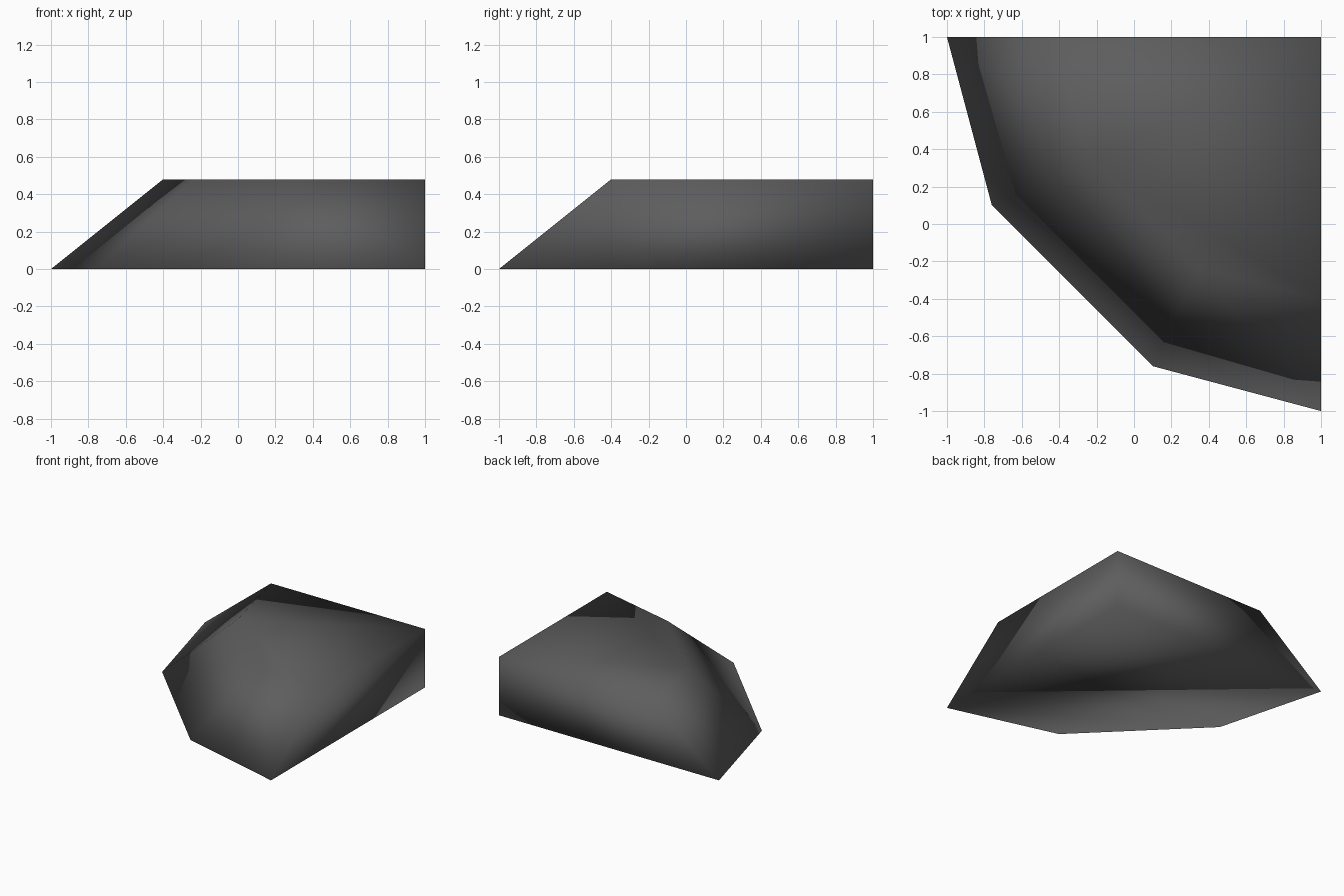
import bpy
import bmesh

cube = bpy.data.objects.get("Cube")
if cube:
    bpy.data.objects.remove(cube, do_unlink=True)

HEIGHT = 0.48


def corner_outline(half, z):
    """Mirror half of the sloped edge across the x = y diagonal and close it at the square corner."""
    mirrored = [(y, x) for x, y in reversed(half)]
    return [(x, y, z) for x, y in half + mirrored + [(1, 1)]]


# Dark rock colour
rock = bpy.data.materials.new("dark grey rock")
rock.use_nodes = True
colour = (0.11, 0.11, 0.11, 1)
rock.diffuse_color = colour
rock.node_tree.nodes["Principled BSDF"].inputs["Base Color"].default_value = colour

# Foot and plateau outlines
bm = bmesh.new()
foot = [bm.verts.new(p) for p in corner_outline([(-1, 1), (-0.76, 0.1)], 0)]
top = [bm.verts.new(p) for p in corner_outline([(-0.4, 1), (-0.24, 0.34)], HEIGHT)]
bm.faces.new(top)
bm.faces.new(foot[::-1])

# Sloped end strips, split along the diagonal from the foot's tips
bm.faces.new((foot[0], foot[1], top[1]))
bm.faces.new((foot[0], top[1], top[0]))
bm.faces.new((foot[2], foot[3], top[2]))
bm.faces.new((foot[3], top[3], top[2]))

# Middle slope and the two upright sides
for i in (1, 3, 4):
    j = (i + 1) % 5
    bm.faces.new((foot[i], foot[j], top[j], top[i]))

# Soft shading runs over every edge
bmesh.ops.recalc_face_normals(bm, faces=bm.faces[:])
for face in bm.faces:
    face.smooth = True

mesh = bpy.data.meshes.new("cliff_corner")
bm.to_mesh(mesh)
bm.free()
mesh.materials.append(rock)
cliff = bpy.data.objects.new("cliff_corner", mesh)
bpy.context.collection.objects.link(cliff)
